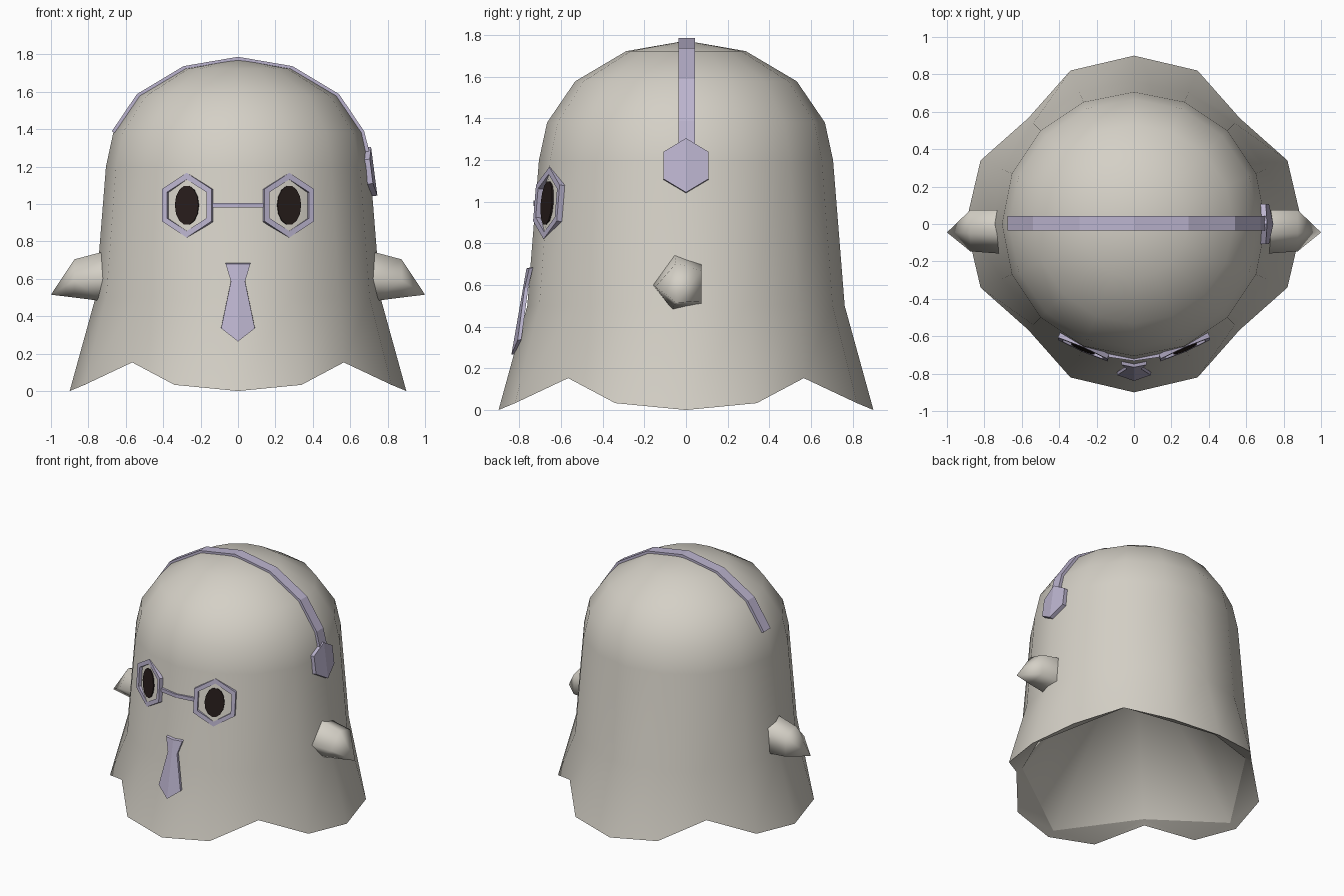
import bpy, bmesh, math
from mathutils import Vector

cube = bpy.data.objects.get("Cube")
if cube:
    bpy.data.objects.remove(cube, do_unlink=True)


def material(name, rgb):
    m = bpy.data.materials.new(name)
    m.use_nodes = True
    m.diffuse_color = (*rgb, 1)
    m.node_tree.nodes["Principled BSDF"].inputs["Base Color"].default_value = (*rgb, 1)
    return m


CLOTH = material("warm grey cloth", (0.66, 0.63, 0.565))
LILAC = material("pale lilac", (0.50, 0.455, 0.62))
DARK = material("dark brown", (0.02, 0.012, 0.011))


def finish(name, bm, mat, angle=None):
    """Turn a bmesh into an object, smoothed below the given angle."""
    bmesh.ops.remove_doubles(bm, verts=bm.verts, dist=0.0005)
    bmesh.ops.recalc_face_normals(bm, faces=bm.faces)
    mesh = bpy.data.meshes.new(name)
    bm.to_mesh(mesh)
    bm.free()
    mesh.materials.append(mat)
    ob = bpy.data.objects.new(name, mesh)
    bpy.context.collection.objects.link(ob)
    if angle:
        bpy.ops.object.select_all(action="DESELECT")
        ob.select_set(True)
        bpy.context.view_layer.objects.active = ob
        bpy.ops.object.shade_smooth_by_angle(angle=math.radians(angle))


def bridge(bm, a, b):
    n = len(a)
    for i in range(n):
        bm.faces.new((a[i], a[(i + 1) % n], b[(i + 1) % n], b[i]))


def add_fan(bm, ring, tip):
    v = bm.verts.new(tip)
    for i in range(len(ring)):
        bm.faces.new((ring[i], ring[(i + 1) % len(ring)], v))


def loft(name, rings, mat, cyclic=False):
    """Skin a row of closed sections, with end caps unless cyclic."""
    bm = bmesh.new()
    vs = [[bm.verts.new(p) for p in r] for r in rings]
    for a, b in zip(vs, vs[1:]):
        bridge(bm, a, b)
    if cyclic:
        bridge(bm, vs[-1], vs[0])
    else:
        bm.faces.new(vs[0])
        bm.faces.new(vs[-1])
    finish(name, bm, mat)


def polar(r, i, n, z):
    a = 2 * math.pi * i / n
    return Vector((r * math.cos(a), r * math.sin(a), z))


# Draped sheet: scalloped hem, domed top
bm = bmesh.new()
HEM = [(0.9, 0), (0.888, 0.033), (0.8, 0.153), (0.888, 0.033)]
hem = [bm.verts.new(polar(HEM[i % 4][0], i, 16, HEM[i % 4][1])) for i in range(16)]
prev = hem
for r, z in [(0.762, 0.5), (0.706, 1.2), (0.667, 1.38), (0.532, 1.578), (0.287, 1.723)]:
    ring = [bm.verts.new(polar(r, i, 16, z)) for i in range(16)]
    bridge(bm, prev, ring)
    prev = ring
add_fan(bm, prev, (0, 0, 1.773))

# Underside: narrow rim, then an eight-sided tapering hollow
LIP = [(0.85, 0.028), (0.758, 0.178)]
lip = [bm.verts.new(polar(LIP[k % 2][0], k, 8, LIP[k % 2][1])) for k in range(8)]
for k in range(8):
    a, b, c = hem[2 * k], hem[2 * k + 1], hem[(2 * k + 2) % 16]
    p, q = lip[k], lip[(k + 1) % 8]
    for tri in ((a, b, p), (b, q, p), (b, c, q)):
        bm.faces.new(tri)
add_fan(bm, lip, (0, 0, 1.15))
for k in range(8):
    bm.edges.get((lip[k], lip[(k + 1) % 8])).smooth = False
finish("sheet_body", bm, CLOTH, 55)

# Stubby five-sided arms
ARM = [(-0.055, 0.745), (0.075, 0.70), (0.075, 0.51), (-0.065, 0.48), (-0.158, 0.60)]
for side, label in ((1, "left"), (-1, "right")):
    bm = bmesh.new()
    base = [bm.verts.new((side * 0.72, y, z)) for y, z in ARM]
    wrist = [bm.verts.new((side * 0.875, -0.02 + 0.95 * (y + 0.025), 0.6 + 0.77 * (z - 0.61)))
             for y, z in ARM]
    bridge(bm, base, wrist)
    add_fan(bm, wrist, (side, -0.045, 0.515))
    finish(label + "_arm", bm, CLOTH, 180)

# Glasses: tilted hexagon frames with dark oval pupils
def lens_point(side, u, v, out):
    normal = Vector((0.38 * side, -0.92, 0.08))
    return Vector((side * (0.272 + u), -0.664 + 0.43 * u + 0.08 * v, 0.993 + v)) + normal * out


def hexagon(w, h):
    return [(0, h), (w, h / 2), (w, -h / 2), (0, -h), (-w, -h / 2), (-w, h / 2)]


for side, label in ((1, "left"), (-1, "right")):
    sections = []
    for (u, v), (s, t) in zip(hexagon(0.132, 0.173), hexagon(0.106, 0.138)):
        sections.append([lens_point(side, u, v, 0.007), lens_point(side, s, t, 0.007),
                         lens_point(side, s, t, -0.02), lens_point(side, u, v, -0.02)])
    loft(label + "_glasses_frame", sections, LILAC, cyclic=True)
    oval = [polar(1, i, 14, 0) for i in range(14)]
    loft(label + "_pupil", [[lens_point(side, 0.063 * p.x, 0.106 * p.y, d) for p in oval]
                            for d in (-0.001, 0.007)], DARK)


def bar(name, path, inner_offsets, half):
    """Rectangular bar along a path, with depth given by the inner offsets."""
    half = Vector(half)
    rings = []
    for p, inner in zip(path, inner_offsets):
        p = Vector(p)
        rings.append([p - half, p + half, p + inner + half, p + inner - half])
    loft(name, rings, LILAC)


bar("glasses_bridge", [(-0.15, -0.71, 0.993), (0, -0.732, 0.993), (0.15, -0.71, 0.993)],
    [Vector((0, 0.02, 0))] * 3, (0, 0, 0.013))

# Headband arching over the top, ending at the ear cup
arch = [(0.675, 1.388), (0.54, 1.588), (0.291, 1.737), (0, 1.787)]
path = [(-x, 0.004, z) for x, z in arch] + [(x, 0.004, z) for x, z in reversed(arch[:3])]
path.append((0.71, 0.004, 1.25))
centre = Vector((0, 0.004, 1.1))
bar("headband", path, [(centre - Vector(p)).normalized() * 0.032 for p in path], (0, 0.04, 0))


def folded_plate(name, rows, place, thickness):
    """Plate with a centre crease, built from rows of (height, half width)."""
    rings = []
    for z, w in rows:
        front = [Vector(place(s * w, z)) for s in (-1, 0, 1)]
        rings.append(front + [p + Vector(thickness) for p in reversed(front)])
    loft(name, rings, LILAC)


# Ear cup on the left side only
folded_plate("ear_cup", [(1.305, 0), (1.24, 0.108), (1.11, 0.108), (1.045, 0)],
             lambda u, z: (0.712 + 0.13 * (1.3 - z) - 0.14 * abs(u), u, z),
             (-0.03, 0, -0.004))

# Necktie lying on the chest
folded_plate("necktie", [(0.68, 0.066), (0.585, 0.038), (0.335, 0.09), (0.265, 0)],
             lambda u, z: (u, -0.766 - 0.175 * (0.68 - z) + 0.2 * abs(u), z),
             (0, 0.018, 0.004))
